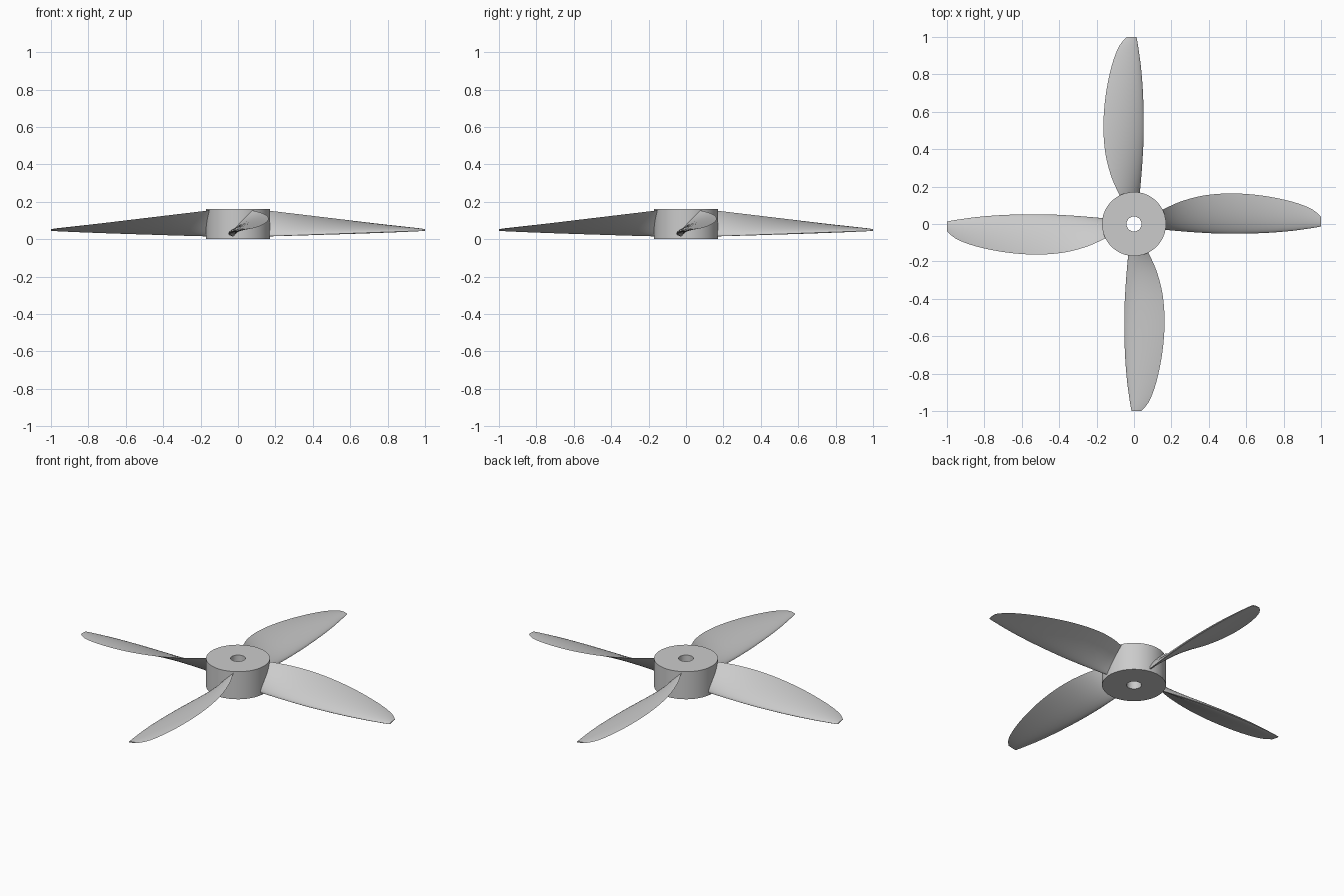
import bpy, bmesh, math
from mathutils import Vector

if "Cube" in bpy.data.objects:
    bpy.data.objects.remove(bpy.data.objects["Cube"])

HUB_R, BORE_R, HUB_H = 0.171, 0.04, 0.163


def finish(name, bm):
    bmesh.ops.recalc_face_normals(bm, faces=bm.faces)
    me = bpy.data.meshes.new(name)
    bm.to_mesh(me)
    bm.free()
    ob = bpy.data.objects.new(name, me)
    bpy.context.collection.objects.link(ob)
    bpy.ops.object.select_all(action='DESELECT')
    ob.select_set(True)
    bpy.context.view_layer.objects.active = ob
    bpy.ops.object.shade_smooth_by_angle(angle=math.radians(35))
    return ob


def bridge(bm, a, b):
    n = len(a)
    for i in range(n):
        j = (i + 1) % n
        bm.faces.new((a[i], a[j], b[j], b[i]))


# Hub: square profile turned around z, leaving the shaft bore open
bm = bmesh.new()
SEG = 96
rings = []
for r, z in ((BORE_R, 0), (HUB_R, 0), (HUB_R, HUB_H), (BORE_R, HUB_H)):
    rings.append([bm.verts.new((r * math.cos(2 * math.pi * i / SEG),
                                r * math.sin(2 * math.pi * i / SEG), z))
                  for i in range(SEG)])
for k in range(4):
    bridge(bm, rings[k], rings[(k + 1) % 4])
finish("hub", bm)

# Blade stations: radius, leading edge y, trailing edge y
STATIONS = [(0.10, -0.020, 0.050), (0.17, -0.030, 0.085), (0.25, -0.038, 0.120),
            (0.35, -0.046, 0.148), (0.45, -0.051, 0.161), (0.55, -0.052, 0.163),
            (0.65, -0.050, 0.156), (0.75, -0.045, 0.141), (0.85, -0.036, 0.118),
            (0.93, -0.025, 0.090), (0.97, -0.019, 0.066), (1.00, -0.013, 0.038)]


def smooth_stations(pts, steps=4):
    # Catmull-Rom curve through the stations
    v = [Vector(p) for p in pts]
    v = [2 * v[0] - v[1]] + v + [2 * v[-1] - v[-2]]
    out = []
    for a, b, c, d in zip(v, v[1:], v[2:], v[3:]):
        for s in range(steps):
            t = s / steps
            out.append(0.5 * (2 * b + (c - a) * t + (2 * a - 5 * b + 4 * c - d) * t * t
                              + (3 * b - a - 3 * c + d) * t ** 3))
    return out + [v[-2]]


def airfoil(n=16, thick=0.12, camber=0.03):
    # Closed section: chord 0..1, rounded nose, sharp tail
    def at(t, side):
        x = (1 - math.cos(math.pi * t)) / 2
        h = 5 * thick * (0.2969 * math.sqrt(x) - 0.126 * x - 0.3516 * x ** 2
                         + 0.2843 * x ** 3 - 0.1036 * x ** 4)
        return x, camber * 4 * x * (1 - x) + side * h
    return [at(i / n, 1) for i in range(n + 1)] + [at(i / n, -1) for i in range(n - 1, 0, -1)]


def blade(name, angle):
    bm = bmesh.new()
    section, loops = airfoil(), []
    for r, y0, y1 in smooth_stations(STATIONS):
        k = (r - HUB_R) / (1 - HUB_R)
        low = Vector((y0, 0.016 + 0.030 * k))
        high = Vector((y1, 0.152 - 0.099 * k))
        chord = high - low
        up = Vector((-chord.y, chord.x))
        ring = []
        for u, h in section:
            p = low + chord * u + up * h
            ring.append(bm.verts.new((r, p.x, p.y)))
        loops.append(ring)
    for a, b in zip(loops, loops[1:]):
        bridge(bm, a, b)
    bm.faces.new(loops[0])
    bm.faces.new(loops[-1])
    ob = finish(name, bm)
    ob.rotation_euler.z = angle


# Four blades around the hub
for i in range(4):
    blade(f"blade_{i + 1}", i * math.pi / 2)
